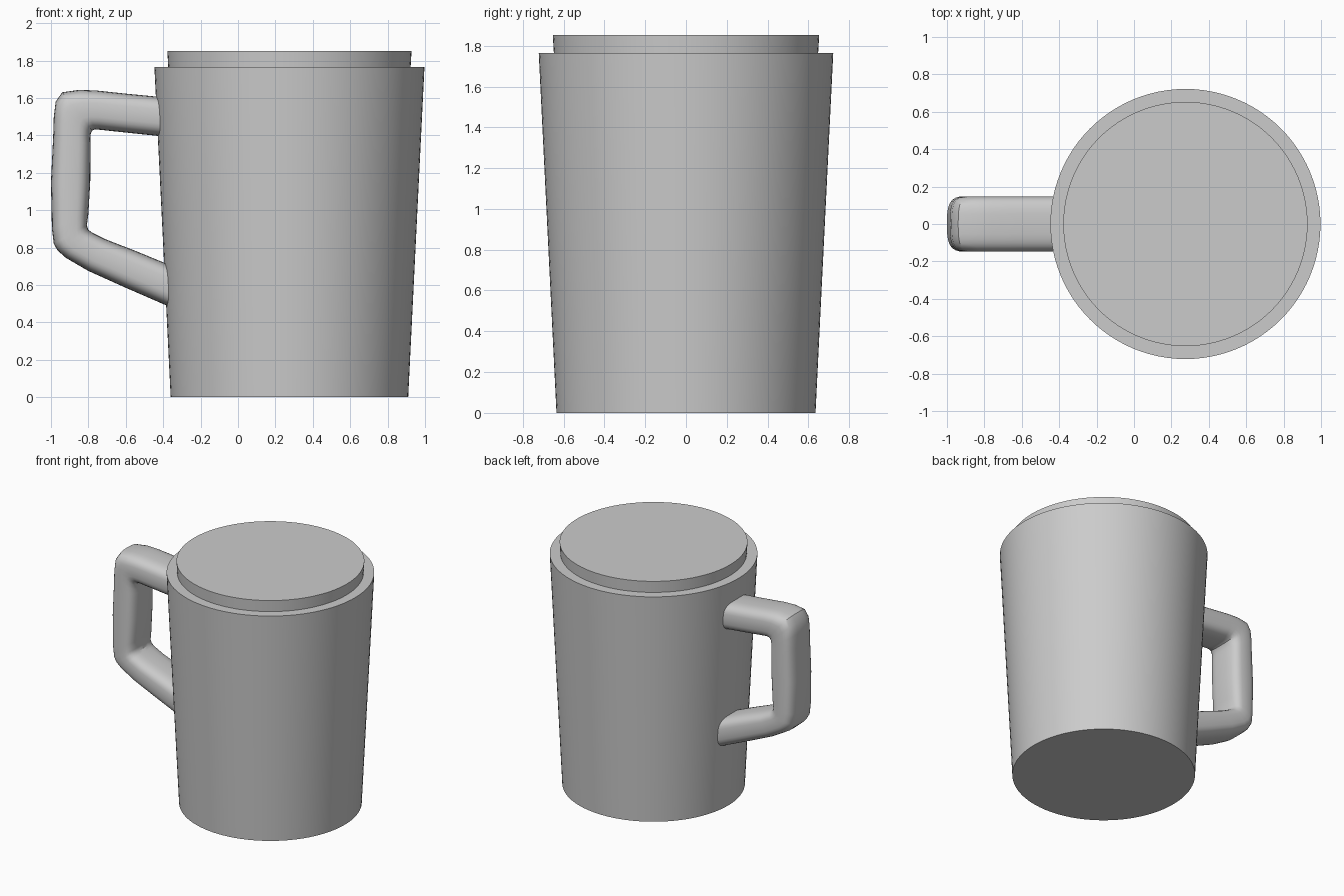
import bpy, bmesh, math

if "Cube" in bpy.data.objects:
    bpy.data.objects.remove(bpy.data.objects["Cube"])

CX = 0.275   # axis of the cup


def make_object(name, bm):
    bmesh.ops.recalc_face_normals(bm, faces=bm.faces)
    mesh = bpy.data.meshes.new(name)
    bm.to_mesh(mesh)
    bm.free()
    obj = bpy.data.objects.new(name, mesh)
    bpy.context.collection.objects.link(obj)
    bpy.ops.object.select_all(action='DESELECT')
    obj.select_set(True)
    bpy.context.view_layer.objects.active = obj
    bpy.ops.object.shade_smooth_by_angle(angle=math.radians(35))
    return obj


def loft(name, rings):
    """Skin a series of closed rings and cap both ends."""
    bm = bmesh.new()
    loops = [[bm.verts.new(p) for p in ring] for ring in rings]
    n = len(loops[0])
    for a, b in zip(loops, loops[1:]):
        for i in range(n):
            j = (i + 1) % n
            bm.faces.new((a[i], a[j], b[j], b[i]))
    bm.faces.new(loops[0])
    bm.faces.new(loops[-1])
    return make_object(name, bm)


def circle(r, z, n=96):
    return [(CX + r * math.cos(2 * math.pi * i / n),
             r * math.sin(2 * math.pi * i / n), z) for i in range(n)]


# Tapered cup with a stepped lid on top, one continuous profile
loft("cup_body", [circle(r, z) for r, z in
                  [(0.635, 0), (0.722, 1.765), (0.648, 1.765), (0.653, 1.852)]])

# Handle: outer edge and inner edge (x, z) of each cross-section
sections = [
    ((-0.36, 1.600), (-0.36, 1.390)), ((-0.60, 1.623), (-0.60, 1.415)),
    ((-0.76, 1.640), (-0.74, 1.430)), ((-0.85, 1.643), (-0.765, 1.432)),
    ((-0.94, 1.630), (-0.78, 1.425)), ((-0.975, 1.58), (-0.787, 1.41)),
    ((-0.985, 1.50), (-0.79, 1.380)), ((-0.988, 1.40), (-0.788, 1.35)),
    ((-1.00, 1.150), (-0.79, 1.150)), ((-0.995, 0.90), (-0.80, 0.980)),
    ((-0.985, 0.82), (-0.808, 0.92)), ((-0.965, 0.785), (-0.80, 0.895)),
    ((-0.92, 0.745), (-0.78, 0.880)), ((-0.80, 0.675), (-0.71, 0.845)),
    ((-0.60, 0.585), (-0.55, 0.783)), ((-0.34, 0.472), (-0.30, 0.680)),
]


def rounded_section(outer, inner, half_width=0.148, n=32, power=3.2):
    ring = []
    for i in range(n):
        t = 2 * math.pi * i / n
        c, s = math.cos(t), math.sin(t)
        u = math.copysign(abs(c) ** (2 / power), c)
        v = math.copysign(abs(s) ** (2 / power), s)
        k = (1 + u) / 2
        ring.append((inner[0] + (outer[0] - inner[0]) * k, half_width * v,
                     inner[1] + (outer[1] - inner[1]) * k))
    return ring


loft("handle", [rounded_section(o, i) for o, i in sections])
